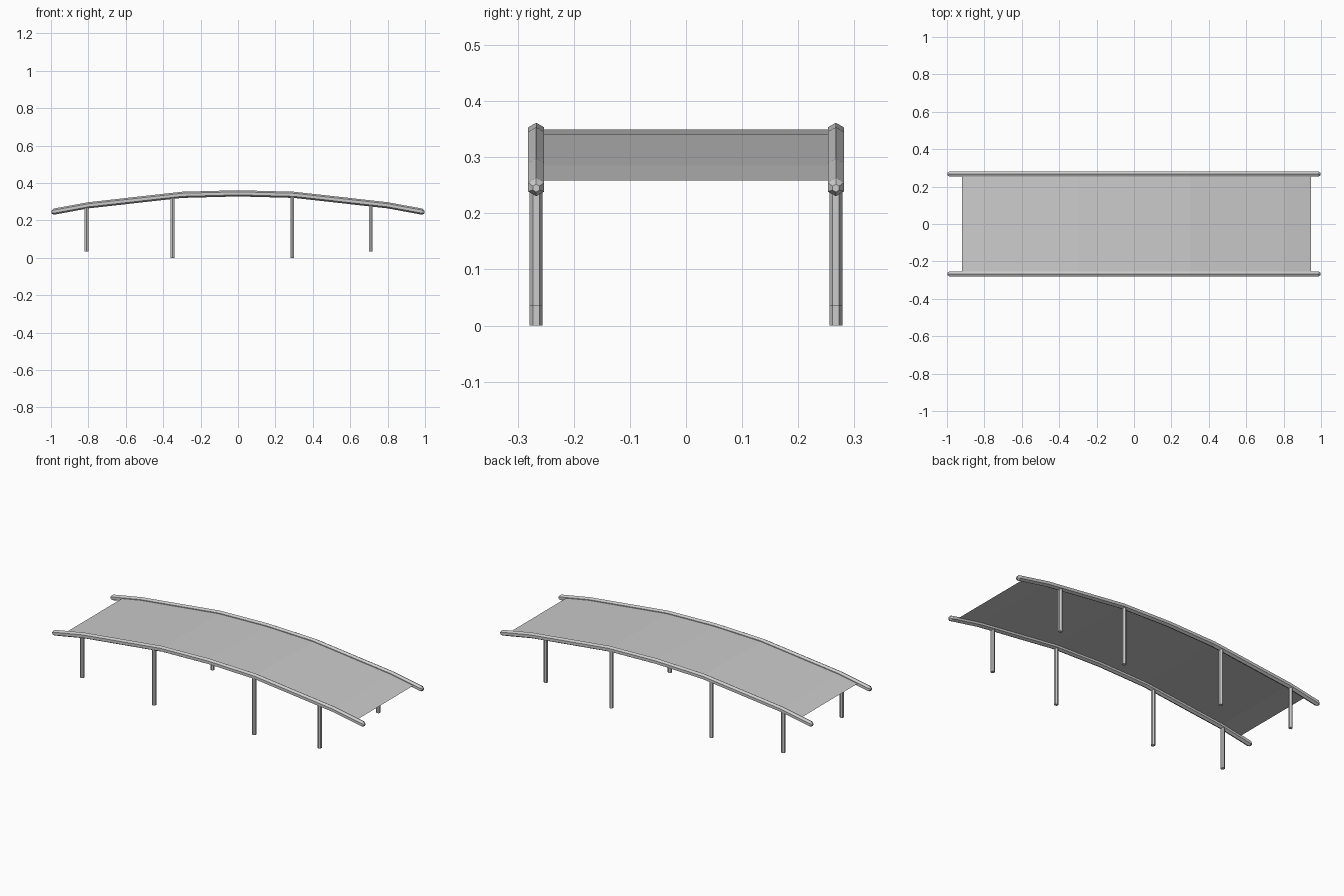
import bpy, bmesh, math
from mathutils import Vector

if "Cube" in bpy.data.objects:
    bpy.data.objects.remove(bpy.data.objects["Cube"])

RAIL_Y = 0.267
PATH = [(-0.985, 0.247), (-0.8, 0.281), (-0.3, 0.337), (0, 0.345),
        (0.3, 0.337), (0.8, 0.281), (0.985, 0.247)]


def height(x):
    for (x0, z0), (x1, z1) in zip(PATH, PATH[1:]):
        if x <= x1:
            return z0 + (z1 - z0) * (x - x0) / (x1 - x0)


def finish(name, bm):
    bmesh.ops.recalc_face_normals(bm, faces=bm.faces[:])
    me = bpy.data.meshes.new(name)
    bm.to_mesh(me)
    bm.free()
    ob = bpy.data.objects.new(name, me)
    bpy.context.collection.objects.link(ob)
    return ob


# Hexagonal rail with bevelled ends, following the arch
def rail(name, y):
    bm = bmesh.new()
    stations = [(-0.998, 0.245, 0.007)] + [(x, z, 0.0165) for x, z in PATH] + [(0.998, 0.245, 0.007)]
    rings = []
    for x, z, r in stations:
        ring = []
        for i in range(6):
            a = math.radians(90 + 60 * i)
            ring.append(bm.verts.new((x, y + r * math.cos(a), z + r * math.sin(a))))
        rings.append(ring)
    for a, b in zip(rings, rings[1:]):
        for i in range(6):
            j = (i + 1) % 6
            bm.faces.new((a[i], a[j], b[j], b[i]))
    bm.faces.new(rings[0])
    bm.faces.new(rings[-1])
    finish(name, bm)


# Hexagonal post from the ground level up into the rail
def leg(name, x, y, z0):
    z1 = height(x)
    bpy.ops.mesh.primitive_cylinder_add(vertices=6, radius=0.0115, depth=z1 - z0,
                                        location=(x, y, (z0 + z1) / 2),
                                        rotation=(0, 0, 0))
    bpy.context.object.name = name


for side, y in (("front", -RAIL_Y), ("back", RAIL_Y)):
    rail(side + "_rail", y)
    for n, (x, z0) in enumerate([(-0.81, 0.035), (-0.35, 0), (0.29, 0), (0.71, 0.035)]):
        leg(f"{side}_leg_{n + 1}", x, y, z0)

# Thin curved deck sheet between the rails
bm = bmesh.new()
xs = [-0.92, -0.8, -0.55, -0.3, -0.15, 0, 0.15, 0.3, 0.55, 0.8, 0.945]
rows = [[bm.verts.new((x, y, height(x) + 0.004)) for y in (-RAIL_Y, RAIL_Y)] for x in xs]
for a, b in zip(rows, rows[1:]):
    bm.faces.new((a[0], b[0], b[1], a[1]))
finish("deck", bm)
